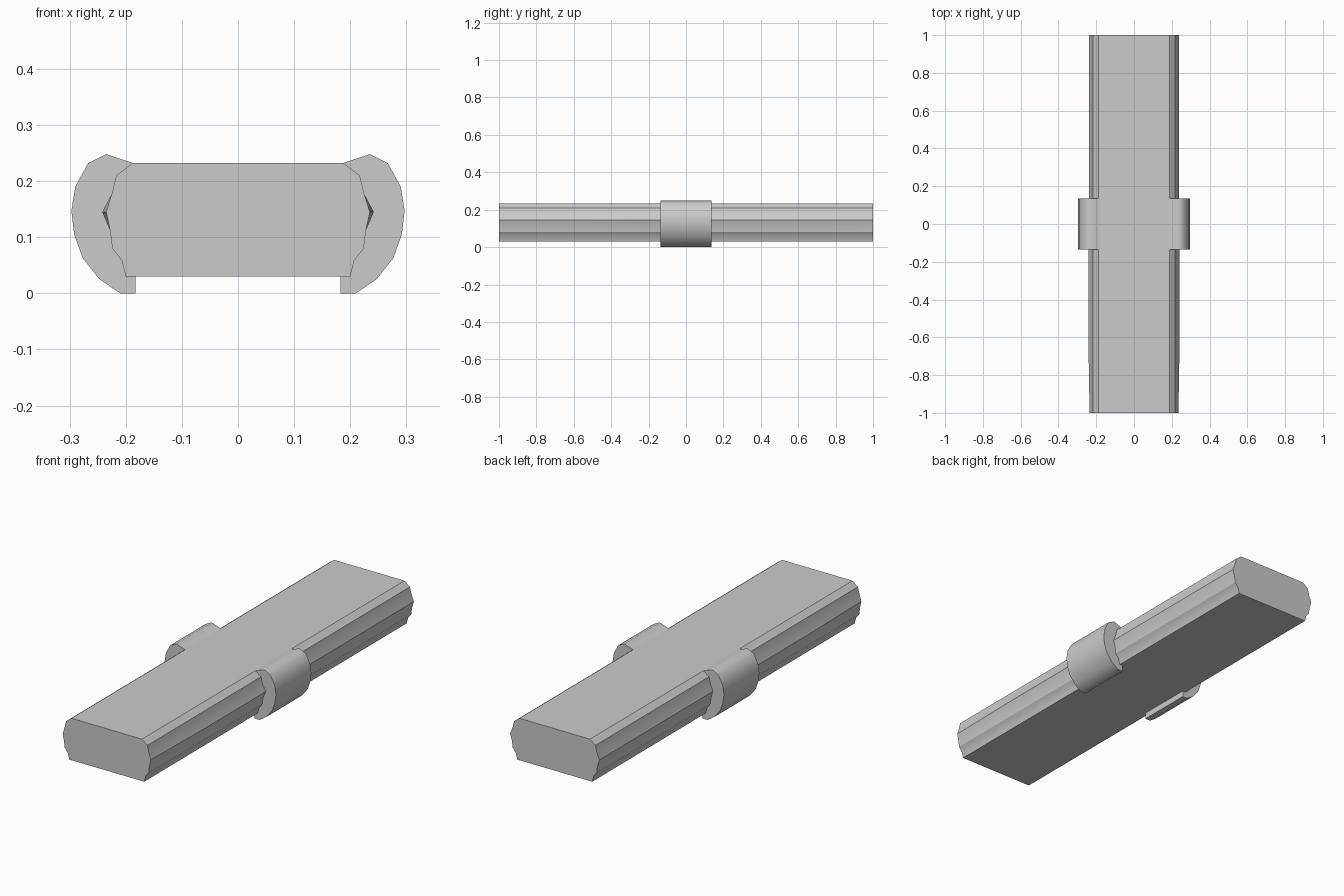
import bpy
import bmesh
from math import radians

cube = bpy.data.objects.get("Cube")
if cube:
    bpy.data.objects.remove(cube, do_unlink=True)

grey = bpy.data.materials.new("light grey")
grey.use_nodes = True
grey.diffuse_color = (0.6, 0.6, 0.6, 1)
grey.node_tree.nodes["Principled BSDF"].inputs["Base Color"].default_value = grey.diffuse_color


def loft(name, sections, angle):
    """Skin a closed solid through (y, [(x, z), ...]) cross-sections."""
    bm = bmesh.new()
    rings = [[bm.verts.new((x, y, z)) for x, z in points] for y, points in sections]
    count = len(rings[0])
    for a, b in zip(rings, rings[1:]):
        for i in range(count):
            j = (i + 1) % count
            bm.faces.new((a[i], a[j], b[j], b[i]))
    bm.faces.new(rings[0])
    bm.faces.new(rings[-1])
    bmesh.ops.recalc_face_normals(bm, faces=bm.faces)
    mesh = bpy.data.meshes.new(name)
    bm.to_mesh(mesh)
    bm.free()
    mesh.materials.append(grey)
    obj = bpy.data.objects.new(name, mesh)
    bpy.context.collection.objects.link(obj)
    bpy.ops.object.select_all(action="DESELECT")
    obj.select_set(True)
    bpy.context.view_layer.objects.active = obj
    bpy.ops.object.shade_smooth_by_angle(angle=radians(angle))
    return obj


def bar_section(ridge):
    """Flat bar outline with scalloped sides; ridge is the widest half-width."""
    side = [(0.188, 0.232), (0.217, 0.21), (0.225, 0.177), (ridge, 0.145),
            (0.228, 0.112), (0.224, 0.08), (0.207, 0.058), (0.2, 0.03)]
    return side + [(-x, z) for x, z in reversed(side)]


# Long bar, with a slightly tapered side ridge at the front
loft("long_bar", [(-1, bar_section(0.235)), (-0.6, bar_section(0.242)),
                  (-0.13, bar_section(0.242)), (0.13, bar_section(0.238)),
                  (1, bar_section(0.238))], 25)

# Curved side clips that hook under the bar
clip = [(0.187, 0.232), (0.235, 0.248), (0.267, 0.232), (0.29, 0.19),
        (0.297, 0.147), (0.292, 0.105), (0.277, 0.063), (0.247, 0.025),
        (0.21, 0), (0.183, 0), (0.183, 0.031)]
for name, sign in (("left_clip", 1), ("right_clip", -1)):
    outline = [(sign * x, z) for x, z in clip]
    loft(name, [(-0.135, outline), (0.135, outline)], 48)
